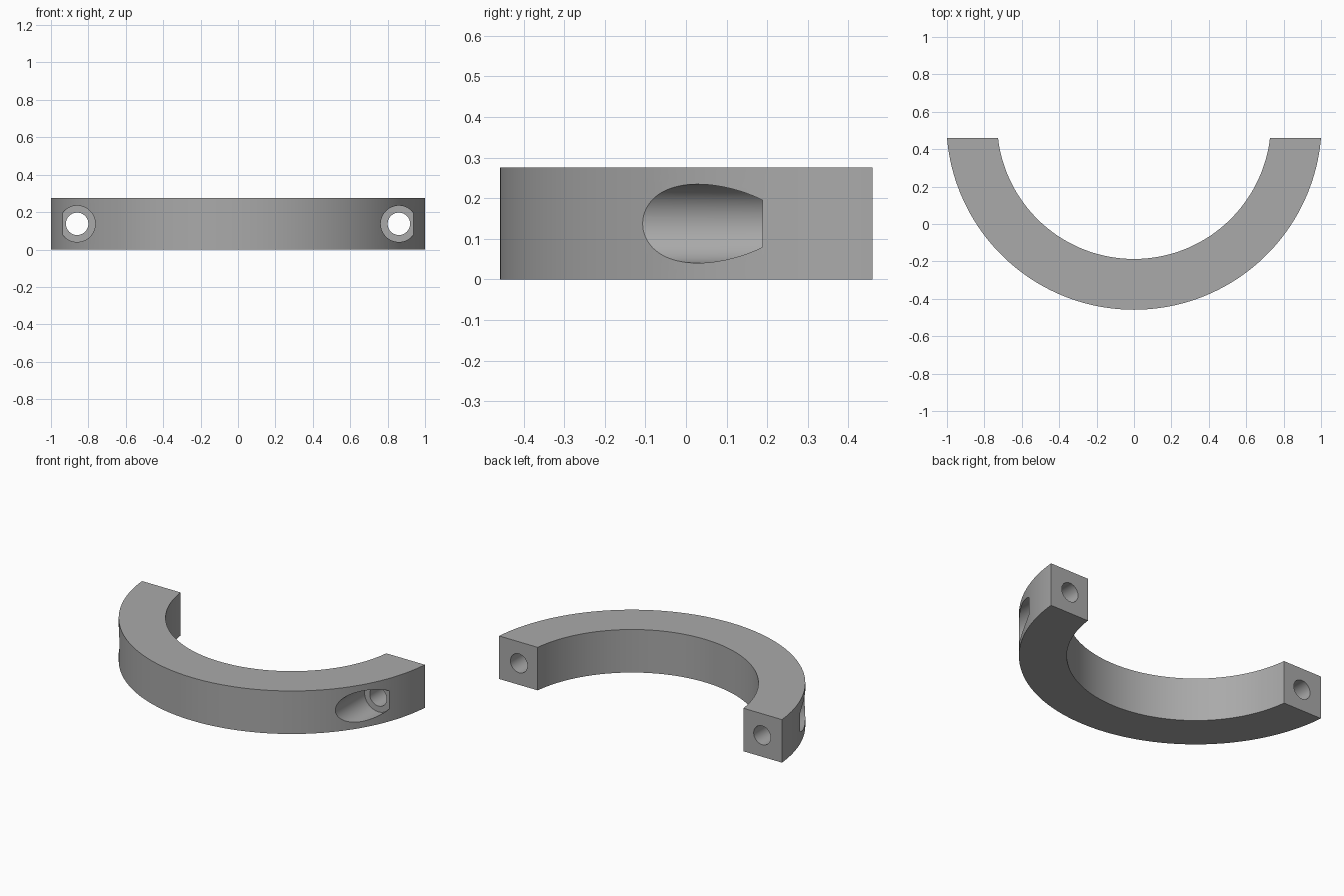
import bpy
import bmesh
from math import asin, cos, sin, pi, radians

cube = bpy.data.objects.get("Cube")
if cube:
    bpy.data.objects.remove(cube, do_unlink=True)

CENTRE_Y, OUTER, INNER = 0.545, 1.0035, 0.732
END_Y, HEIGHT = 0.459, 0.275
BOLT_X, BOLT_R, BORE_R, SEAT_Y = 0.86, 0.06, 0.097, 0.188
STEPS = 96

grey = bpy.data.materials.new("plain grey")
grey.use_nodes = True
colour = (0.4, 0.4, 0.4, 1)
grey.diffuse_color = colour
grey.node_tree.nodes["Principled BSDF"].inputs["Base Color"].default_value = colour


def arc(radius):
    """Points along the lower arc, from the left end to the right end."""
    dip = asin((CENTRE_Y - END_Y) / radius)
    angles = [-dip - (pi - 2 * dip) * i / STEPS for i in range(STEPS + 1)]
    return [(radius * cos(a), CENTRE_Y + radius * sin(a), 0) for a in angles]


def cutter(name, x, radius, y0, y1):
    """Hidden cylinder along y used to drill a hole."""
    bpy.ops.mesh.primitive_cylinder_add(
        vertices=64, radius=radius, depth=y1 - y0,
        location=(x, (y0 + y1) / 2, HEIGHT / 2), rotation=(pi / 2, 0, 0))
    obj = bpy.context.object
    obj.name = name
    obj.hide_render = True
    return obj


# Half ring clamp body, cut flat just short of the full semicircle
bm = bmesh.new()
outline = [bm.verts.new(p) for p in arc(OUTER) + arc(INNER)[::-1]]
face = bm.faces.new(outline)
top = bmesh.ops.extrude_face_region(bm, geom=[face])["geom"]
bmesh.ops.translate(bm, vec=(0, 0, HEIGHT),
                    verts=[v for v in top if isinstance(v, bmesh.types.BMVert)])
bmesh.ops.recalc_face_normals(bm, faces=bm.faces)
mesh = bpy.data.meshes.new("half_ring_clamp")
bm.to_mesh(mesh)
bm.free()
mesh.materials.append(grey)
ring = bpy.data.objects.new("half_ring_clamp", mesh)
bpy.context.collection.objects.link(ring)

# Bolt holes through both ends, with wide bores for the bolt heads
cutters = []
for side, x in (("left", BOLT_X), ("right", -BOLT_X)):
    cutters.append(cutter(side + "_bolt_hole_cutter", x, BOLT_R, -0.7, 0.7))
    cutters.append(cutter(side + "_head_bore_cutter", x, BORE_R, -0.7, SEAT_Y))

bpy.ops.object.select_all(action='DESELECT')
ring.select_set(True)
bpy.context.view_layer.objects.active = ring
for c in cutters:
    cut = ring.modifiers.new(c.name, 'BOOLEAN')
    cut.operation = 'DIFFERENCE'
    cut.solver = 'EXACT'
    cut.object = c
    bpy.ops.object.modifier_apply(modifier=cut.name)
for c in cutters:
    bpy.data.objects.remove(c, do_unlink=True)

bpy.ops.object.shade_smooth_by_angle(angle=radians(30))
